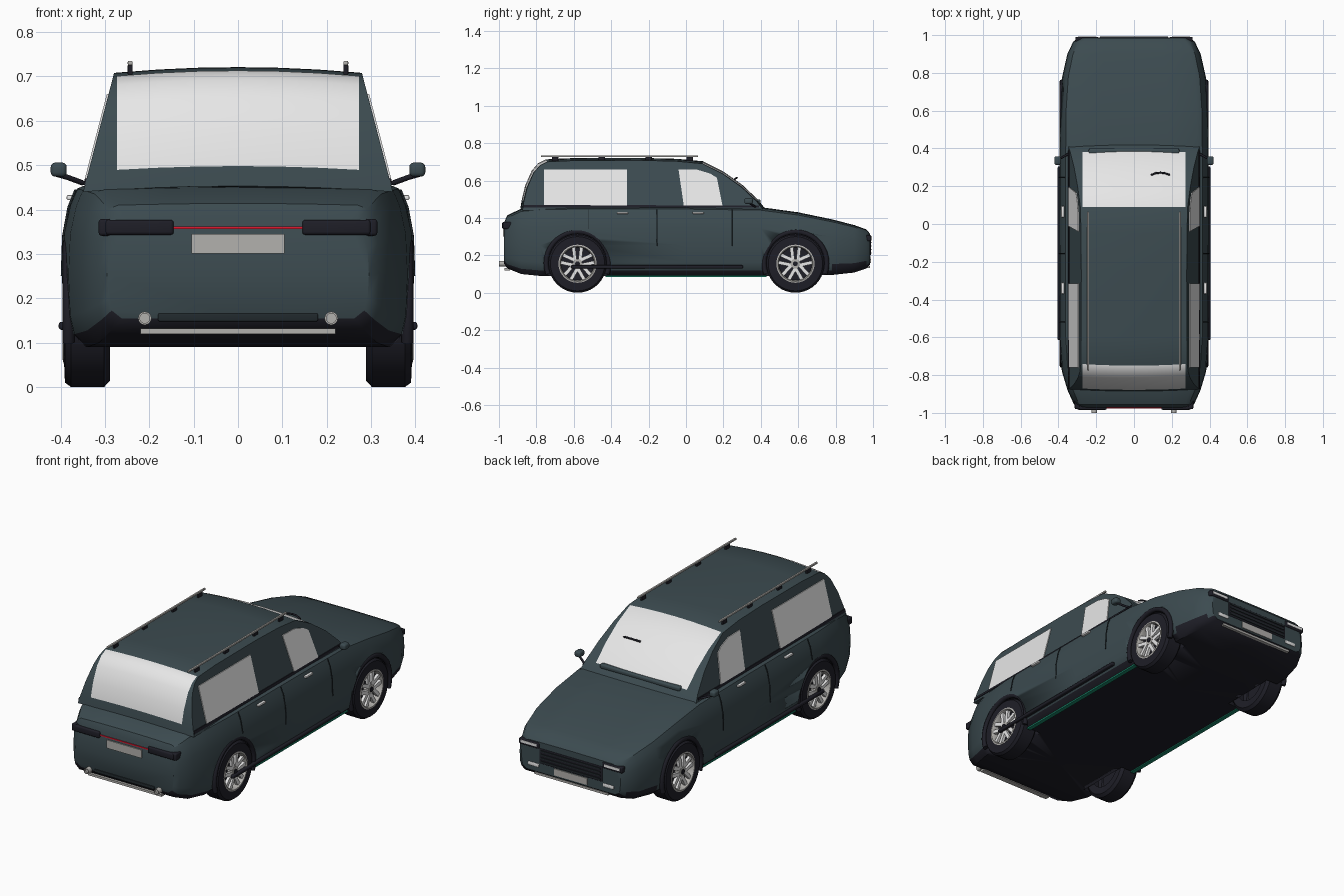
import bpy, bmesh, math
from mathutils import Vector

cube = bpy.data.objects.get("Cube")
if cube:
    bpy.data.objects.remove(cube, do_unlink=True)


def material(name, r, g, b):
    m = bpy.data.materials.new(name)
    m.use_nodes = True
    m.diffuse_color = (r, g, b, 1)
    m.node_tree.nodes["Principled BSDF"].inputs["Base Color"].default_value = (r, g, b, 1)
    return m


PAINT = material("slate_paint", .045, .07, .08)
BLACK = material("black_rubber", .013, .013, .02)
GLASS = material("pale_glass", .8, .8, .8)
METAL = material("satin_metal", .45, .44, .42)
RED = material("red_light", .75, .01, .03)
GREEN = material("green_sill", .01, .25, .15)
SEAM = material("dark_seam", .015, .022, .026)


def finish(name, bm, *mats, angle=35):
    bmesh.ops.recalc_face_normals(bm, faces=bm.faces)
    mesh = bpy.data.meshes.new(name)
    bm.to_mesh(mesh)
    bm.free()
    obj = bpy.data.objects.new(name, mesh)
    bpy.context.collection.objects.link(obj)
    for m in mats:
        mesh.materials.append(m)
    bpy.ops.object.select_all(action='DESELECT')
    obj.select_set(True)
    bpy.context.view_layer.objects.active = obj
    bpy.ops.object.shade_smooth_by_angle(angle=math.radians(angle))
    return obj


def box(name, center, size, mat, bevel=0):
    bm = bmesh.new()
    bmesh.ops.create_cube(bm, size=1)
    for v in bm.verts:
        v.co = Vector(c + p * s for c, p, s in zip(center, v.co, size))
    if bevel:
        bmesh.ops.bevel(bm, geom=bm.edges[:], offset=bevel, segments=3, affect='EDGES', profile=.5)
    return finish(name, bm, mat)


def pair(name, center, size, mat, bevel=0):
    for side, s in (("left", 1), ("right", -1)):
        box(f"{side}_{name}", (s * center[0], *center[1:]), size, mat, bevel)


def lathe(name, profile, center, axis, mat, steps=40):
    # profile holds (radius, distance along axis); axis is 'X' or 'Y'
    bm = bmesh.new()
    rings = []
    for i in range(steps):
        a = 2 * math.pi * i / steps
        ring = []
        for r, d in profile:
            u, v = r * math.cos(a), r * math.sin(a)
            p = (d, u, v) if axis == 'X' else (u, d, v)
            ring.append(bm.verts.new(Vector(center) + Vector(p)))
        rings.append(ring)
    for i in range(steps):
        a, b = rings[i], rings[(i + 1) % steps]
        for k in range(len(profile) - 1):
            bm.faces.new((a[k], a[k + 1], b[k + 1], b[k]))
    bmesh.ops.remove_doubles(bm, verts=bm.verts, dist=1e-5)
    return finish(name, bm, mat)


def tube(name, points, radius, mat):
    curve = bpy.data.curves.new(name, 'CURVE')
    curve.dimensions = '3D'
    curve.bevel_depth = radius
    curve.bevel_resolution = 2
    curve.use_fill_caps = True
    spline = curve.splines.new('POLY')
    spline.points.add(len(points) - 1)
    for p, co in zip(spline.points, points):
        p.co = (*co, 1)
    obj = bpy.data.objects.new(name, curve)
    obj.data.materials.append(mat)
    bpy.context.collection.objects.link(obj)


# Lower body: one section scaled along stations (y, half width, top, bottom)
SECTION = [(0, 0), (.89, 0), (.965, .08), (.99, .2), (1, .45), (.99, .7),
           (.955, .87), (.915, .97), (.85, 1), (.45, 1.01), (0, 1.015)]
STATIONS = [(-.972, .295, .375, .155), (-.955, .318, .41, .13), (-.88, .352, .445, .1),
            (-.78, .382, .455, .09), (-.6, .395, .458, .09), (0, .397, .458, .09),
            (.4, .395, .452, .09), (.6, .393, .425, .09), (.78, .38, .388, .095),
            (.9, .353, .358, .108), (.965, .322, .335, .13), (.985, .297, .312, .15)]
bm = bmesh.new()
full = SECTION + [(-x, z) for x, z in SECTION[-2:0:-1]]
rings = [[bm.verts.new((fx * w, y, lo + fz * (hi - lo))) for fx, fz in full]
         for y, w, hi, lo in STATIONS]
for a, b in zip(rings, rings[1:]):
    for k in range(len(full)):
        n = (k + 1) % len(full)
        bm.faces.new((a[k], a[n], b[n], b[k]))
bm.faces.new(rings[0])
bm.faces.new(rings[-1])
bmesh.ops.recalc_face_normals(bm, faces=bm.faces)
for f in bm.faces:
    f.material_index = int(f.normal.z < -.25 and f.calc_center_median().z < .2)
body = finish("body", bm, PAINT, BLACK)

# Wheel arches cut from the body
WHEELS = [("rear", -.58), ("front", .585)]
for end, y in WHEELS:
    for s in (1, -1):
        cut = lathe("arch_cutter", [(0, -.09), (.168, -.09), (.168, .09), (0, .09)],
                    (s * .365, y, .158), 'X', PAINT)
        cut.data.materials.append(BLACK)
        for f in cut.data.polygons:
            f.material_index = 1
        cut.hide_render = True
        mod = body.modifiers.new("arch", 'BOOLEAN')
        mod.object, mod.operation, mod.solver = cut, 'DIFFERENCE', 'EXACT'
        bpy.context.view_layer.objects.active = body
        bpy.ops.object.modifier_apply(modifier=mod.name)
        bpy.data.objects.remove(cut, do_unlink=True)


# Cabin: side profile spread across columns, leaning inward with height
def half_width(z):
    return .345 - .26 * (z - .455)


ROOF = [(-.885, .44), (-.878, .485), (-.86, .56), (-.825, .64), (-.79, .68), (-.75, .7), (-.6, .707),
        (-.25, .708), (-.05, .703), (.09, .69), (.2, .635), (.3, .565), (.385, .485), (.42, .44)]
bm = bmesh.new()
rows = []
for y, z in ROOF:
    w = half_width(z)
    xs = [-w, -.273, -.18, -.09, 0, .09, .18, .273, w]
    rows.append([bm.verts.new((x, y * (1 - .012 * (x / w) ** 2), z + .013 * (1 - (x / w) ** 2))) for x in xs])
for i, (a, b) in enumerate(zip(rows, rows[1:])):
    for k in range(8):
        f = bm.faces.new((a[k], a[k + 1], b[k + 1], b[k]))
        f.material_index = int(0 < k < 7 and (1 <= i <= 4 or 9 <= i <= 11))
for k in (0, -1):
    bm.faces.new([r[k] for r in rows])
bm.faces.new(rows[0] + rows[-1][::-1])
finish("cabin", bm, PAINT, GLASS, angle=28)

# Side windows and black belt trim, as thin plates on the leaning cabin side
PLATES = [("rear_window", GLASS, [(-.76, .47), (-.315, .466), (-.315, .66), (-.76, .66)]),
          ("front_window", GLASS, [(-.012, .466), (.195, .466), (.165, .615), (.13, .637), (.06, .658), (-.04, .66)]),
          ("belt_trim", BLACK, [(-.87, .455), (.39, .455), (.39, .466), (-.87, .47)])]
for side, s in (("left", 1), ("right", -1)):
    for name, mat, pts in PLATES:
        bm = bmesh.new()
        f = bm.faces.new([bm.verts.new((s * (half_width(z) + .004), y, z)) for y, z in pts])
        new = bmesh.ops.extrude_face_region(bm, geom=[f])["geom"]
        bmesh.ops.translate(bm, verts=[v for v in new if isinstance(v, bmesh.types.BMVert)], vec=(-s * .007, 0, 0))
        finish(f"{side}_{name}", bm, mat)

# Wheels with twin-spoke rims, and arch trims
for end, y in WHEELS:
    for side, s in (("left", 1), ("right", -1)):
        tag = f"{side}_{end}"
        c = (s * .34, y, .155)
        lathe(tag + "_tyre", [(.1, -s * .05), (.14, -s * .052), (.155, -s * .038), (.155, s * .036),
                              (.145, s * .05), (.1, s * .052), (.098, s * .02), (0, s * .02)], c, 'X', BLACK)
        lathe(tag + "_rim", [(.1, s * .02), (.102, s * .053), (.094, s * .055), (.088, s * .045), (.088, s * .02)],
              c, 'X', METAL)
        bm = bmesh.new()
        for i in range(5):
            for twin in (-.016, .016):
                a = 2 * math.pi * i / 5 + math.pi / 2
                d, t = Vector((0, math.cos(a), math.sin(a))), Vector((0, -math.sin(a), math.cos(a)))
                verts = bmesh.ops.create_cube(bm, size=1)["verts"]
                for v in verts:
                    p = v.co.copy()
                    r = .052 + .08 * p.y
                    v.co = Vector(c) + d * r + t * (twin * (.7 + r * 7) + p.z * .019) + Vector((s * (.04 + p.x * .016), 0, 0))
        finish(tag + "_spokes", bm, GLASS)
        lathe(tag + "_hub", [(.026, s * .02), (.026, s * .049), (0, s * .051)], c, 'X', METAL, 20)
        lathe(tag + "_cap", [(.013, s * .04), (.013, s * .054), (0, s * .055)], c, 'X', BLACK, 16)
        arc = [math.radians(d) for d in range(-20, 201, 10)]
        tube(tag + "_arch_trim", [(s * .382, y + .168 * math.cos(a), .158 + .168 * math.sin(a)) for a in arc], .013, BLACK)

# Door seams, handles, steps and sills
for name, y, lo in (("rear", -.52, .33), ("middle", -.155, .17), ("front", .245, .17)):
    for s in (1, -1):
        path = [(s * x, y, z) for x, z in ((.366, .445), (.382, .405), (.394, .34), (.397, .25), (.393, .165)) if z >= lo]
        tube(name + "_door_seam", path, .0025, SEAM)
for name, y in (("rear_handle", -.34), ("front_handle", .065)):
    pair(name, (.378, y, .427), (.016, .06, .011), GLASS, .003)
pair("side_step", (.393, -.155, .138), (.022, .92, .018), BLACK, .006)
pair("sill", (.348, 0, .089), (.022, .86, .008), GREEN)

# Roof rails and feet
pair("roof_rail", (.243, -.355, .73), (.011, .84, .01), METAL, .003)
for y in (-.7, -.45, -.2, .02):
    pair("rail_foot", (.243, y, .715), (.011, .035, .022), BLACK, .002)

# Door mirrors, cowl and wiper
pair("mirror", (.404, .335, .49), (.036, .045, .032), PAINT, .01)
for s in (1, -1):
    tube("mirror_stalk", [(s * .41, .34, .48), (s * .385, .35, .473), (s * .35, .37, .46)], .006, BLACK)
box("windshield_cowl", (0, .384, .487), (.48, .03, .024), PAINT, .008)
tube("wiper", [(.14 + .05 * t, .272 - .012 * t * t, .607 + .008 * (1 - t * t)) for t in (-1, -.5, 0, .5, 1)], .005, BLACK)

# Tail end: lamps, light bar, plate, bumper trim and exhausts
pair("tail_lamp", (.222, -.969, .36), (.154, .03, .034), BLACK, .007)
pair("tail_lamp_corner", (.3, -.955, .36), (.028, .05, .038), BLACK, .007)
box("tail_light_bar", (0, -.972, .359), (.3, .008, .006), RED)
box("rear_plate", (0, -.973, .323), (.21, .009, .044), METAL)
box("rear_bumper_inset", (0, -.971, .157), (.36, .009, .018), SEAM, .003)
box("rear_skid_strip", (0, -.955, .126), (.44, .03, .012), METAL)
for s in (1, -1):
    lathe("exhaust", [(0, .05), (.015, .05), (.015, 0), (.011, 0), (.011, .01), (0, .01)],
          (s * .21, -1, .155), 'Y', METAL, 20)

# Nose: lamps, slatted grille, plate, fog lamps and skid strip
pair("headlamp_frame", (.25, .976, .292), (.12, .03, .032), BLACK, .006)
pair("headlamp", (.25, .989, .294), (.095, .008, .014), GLASS)
box("grille", (0, .982, .24), (.38, .012, .082), BLACK, .004)
for i in range(4):
    box("grille_slat", (0, .989, .212 + .019 * i), (.36, .006, .007), SEAM)
box("front_plate", (0, .985, .177), (.2, .009, .036), METAL)
pair("fog_lamp", (.225, .984, .185), (.065, .012, .018), GLASS, .004)
box("front_skid_strip", (0, .968, .138), (.44, .03, .012), METAL)
